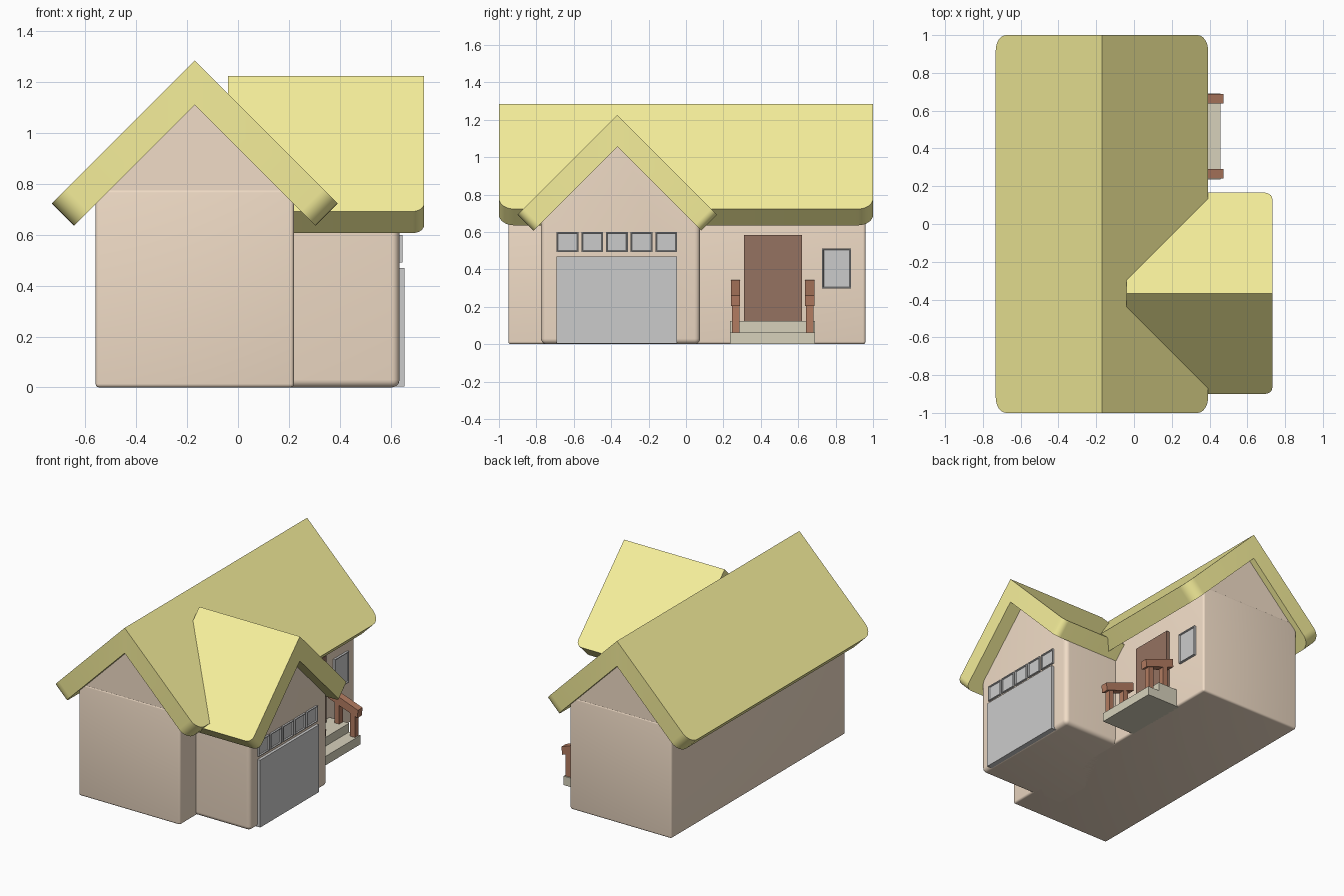
import bpy, bmesh
from math import radians

if "Cube" in bpy.data.objects:
    bpy.data.objects.remove(bpy.data.objects["Cube"])


def material(name, rgb):
    m = bpy.data.materials.new(name)
    m.diffuse_color = (*rgb, 1)
    m.use_nodes = True
    m.node_tree.nodes["Principled BSDF"].inputs["Base Color"].default_value = m.diffuse_color
    return m


YELLOW = material("roof_yellow", (0.93, 0.87, 0.33))
WALL = material("wall_tan", (0.88, 0.72, 0.57))
DARK = material("door_brown", (0.30, 0.17, 0.12))
RED = material("rail_brown", (0.45, 0.20, 0.12))
STONE = material("step_stone", (0.68, 0.64, 0.50))


def finish(name, bm, mat=None, smooth=False):
    bmesh.ops.recalc_face_normals(bm, faces=bm.faces)
    me = bpy.data.meshes.new(name)
    bm.to_mesh(me)
    bm.free()
    ob = bpy.data.objects.new(name, me)
    bpy.context.collection.objects.link(ob)
    if mat:
        me.materials.append(mat)
    if smooth:
        bpy.ops.object.select_all(action='DESELECT')
        ob.select_set(True)
        bpy.context.view_layer.objects.active = ob
        bpy.ops.object.shade_smooth_by_angle(angle=radians(30))
    return ob


def prism(profile, axis, a, b):
    """Extrude a (u, z) profile from a to b along x (u = y) or y (u = x)."""
    bm = bmesh.new()
    put = (lambda u, z, t: (t, u, z)) if axis == 'x' else (lambda u, z, t: (u, t, z))
    f = bm.faces.new([bm.verts.new(put(u, z, a)) for u, z in profile])
    new = bmesh.ops.extrude_face_region(bm, geom=[f])['geom']
    step = put(0, 0, b - a)
    bmesh.ops.translate(bm, vec=step, verts=[v for v in new if isinstance(v, bmesh.types.BMVert)])
    bmesh.ops.recalc_face_normals(bm, faces=bm.faces)
    return bm


def bevel(bm, test, width, segments):
    edges = [e for e in bm.edges if test(e.verts[0].co, e.verts[1].co)]
    bmesh.ops.bevel(bm, geom=edges, offset=width, segments=segments, profile=0.5,
                    affect='EDGES', clamp_overlap=True)


def box_bm(x0, x1, y0, y1, z0, z1):
    return prism([(y0, z0), (y1, z0), (y1, z1), (y0, z1)], 'x', x0, x1)


def box(name, dims, mat=None):
    return finish(name, box_bm(*dims), mat)


def roof(name, axis, c, top, half, drop, a, b, round_ends, radius):
    """45 degree gable slab whose eave corners are rounded."""
    h = drop / 2
    bm = prism([(c - half, top - half), (c, top), (c + half, top - half),
                (c + half - h, top - half - h), (c, top - drop),
                (c - half + h, top - half - h)], axis, a, b)
    t, u = (0, 1) if axis == 'x' else (1, 0)

    def corner(p, q):
        return (abs(p[t] - q[t]) < 1e-4 and any(abs(p[t] - r) < 1e-4 for r in round_ends)
                and min(abs(p[u] - c), abs(q[u] - c)) > half - h - 1e-3)
    bevel(bm, corner, radius, 8)
    finish(name, bm, YELLOW, True)


def window(name, x0, x1, y0, y1, z0, z1, rim):
    bm = box_bm(x0, x1, y0, y1, z0, z1)
    front = [f for f in bm.faces if f.calc_center_median().x > x1 - 1e-4]
    bmesh.ops.inset_individual(bm, faces=front, thickness=rim, depth=0)
    bmesh.ops.inset_individual(bm, faces=front, thickness=0.004, depth=-0.008)
    finish(name, bm)


# Main house: rounded box plus gable infill
bm = box_bm(-0.56, 0.22, -0.95, 0.96, 0, 0.78)
bevel(bm, lambda p, q: True, 0.014, 4)
finish("main_walls", bm, WALL, True)
finish("main_gable", prism([(-0.54, 0.74), (0.20, 0.74), (0.20, 0.78), (-0.17, 1.15), (-0.54, 0.78)],
                           'y', -0.947, 0.957), WALL)
roof("main_roof", 'y', -0.17, 1.285, 0.562, 0.175, -1, 1, (-1, 1), 0.08)

# Garage wing with rounded front and bottom edges
bm = prism([(-0.775, 0), (0.075, 0), (0.075, 0.69), (-0.35, 1.11), (-0.775, 0.69)], 'x', 0.0, 0.635)
bevel(bm, lambda p, q: (p.x > 0.6 and q.x > 0.6 and max(p.z, q.z) < 0.7)
      or (p.z < 0.01 and q.z < 0.01 and abs(p.x - q.x) > 0.1), 0.03, 5)
finish("garage_walls", bm, WALL, True)
roof("garage_roof", 'x', -0.367, 1.225, 0.533, 0.17, -0.04, 0.732, (0.732,), 0.045)

# Garage door with its row of windows
box("garage_door", (0.60, 0.655, -0.692, -0.047, 0.003, 0.47))
for i in range(5):
    y = -0.692 + i * 0.132
    window(f"garage_window_{i + 1}", 0.62, 0.647, y, y + 0.117, 0.492, 0.60, 0.008)

# Front door and house window
box("front_door", (0.20, 0.245, 0.31, 0.62, 0.12, 0.585), DARK)
window("house_window", 0.20, 0.235, 0.728, 0.882, 0.297, 0.512, 0.008)

# Porch steps
box("lower_step", (0.20, 0.457, 0.236, 0.69, 0, 0.062), STONE)
box("upper_step", (0.20, 0.37, 0.236, 0.69, 0.06, 0.123), STONE)

# Railings: two posts and a sloping handrail on each side
for side, y in (("left", 0.265), ("right", 0.662)):
    box(side + "_front_post", (0.41, 0.447, y - 0.02, y + 0.02, 0.06, 0.23), RED)
    box(side + "_back_post", (0.29, 0.327, y - 0.02, y + 0.02, 0.12, 0.27), RED)
    finish(side + "_handrail", prism([(0.245, 0.285), (0.47, 0.205), (0.475, 0.26), (0.25, 0.342)],
                                     'y', y - 0.025, y + 0.025), RED)
